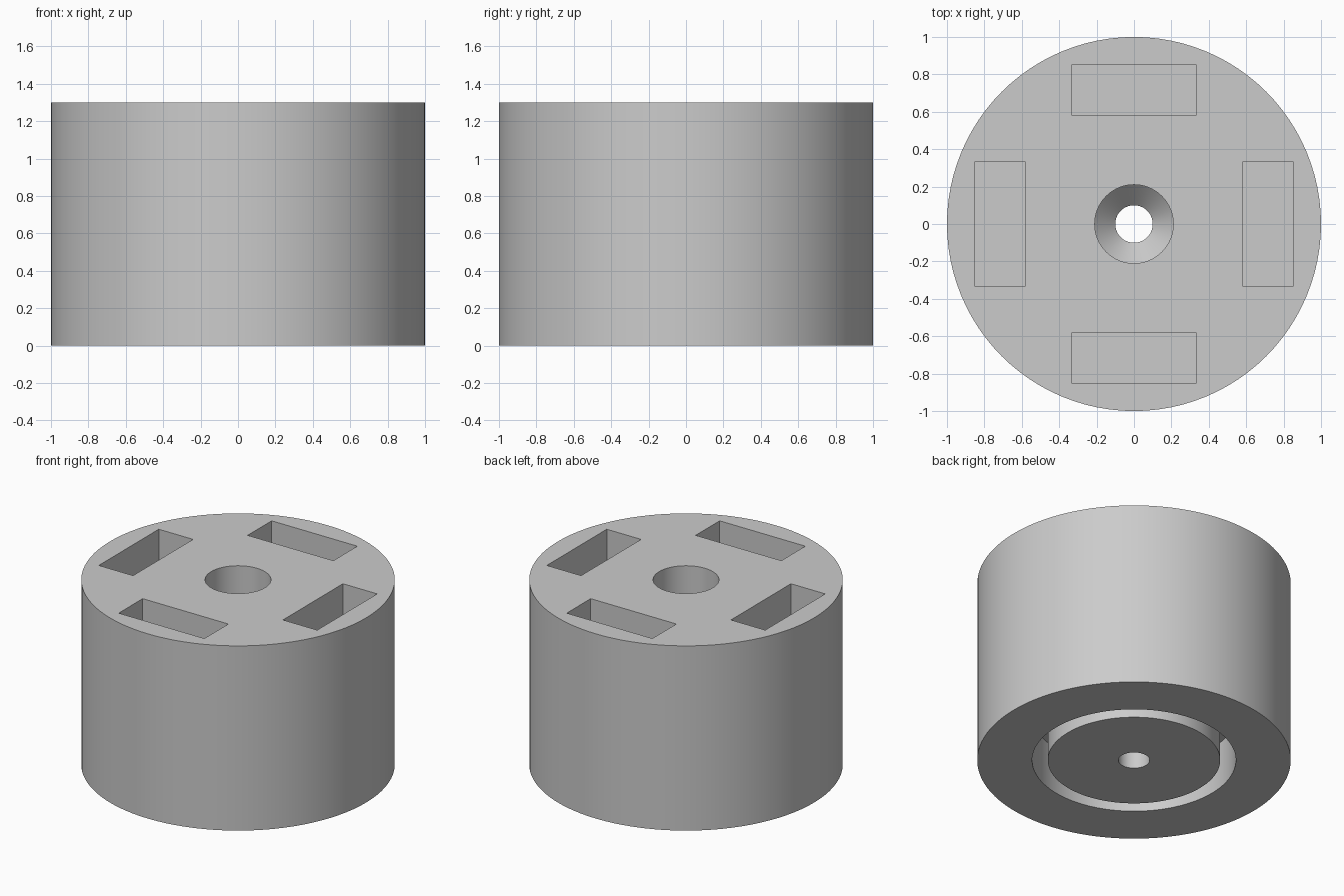
import bpy
import bmesh
import math
from mathutils import Matrix, Vector

HEIGHT = 1.3
SEGMENTS = 96
SLOT_DEPTH = 0.67
GROOVE_DEPTH = 0.33

cube = bpy.data.objects.get("Cube")
if cube:
    bpy.data.objects.remove(cube, do_unlink=True)

# One plain grey for the whole part
grey = bpy.data.materials.new("plain_grey")
grey.use_nodes = True
colour = (0.6, 0.6, 0.6, 1)
grey.diffuse_color = colour
grey.node_tree.nodes["Principled BSDF"].inputs["Base Color"].default_value = colour


def add_object(name, bm):
    mesh = bpy.data.meshes.new(name)
    bm.to_mesh(mesh)
    bm.free()
    mesh.materials.append(grey)
    obj = bpy.data.objects.new(name, mesh)
    bpy.context.collection.objects.link(obj)
    return obj


def lathe(name, profile):
    """Spin a closed (radius, z) outline into a ring-shaped solid."""
    bm = bmesh.new()
    verts = [bm.verts.new((r, 0, z)) for r, z in profile]
    edges = [bm.edges.new((a, b)) for a, b in zip(verts, verts[1:] + verts[:1])]
    bmesh.ops.spin(bm, geom=verts + edges, cent=(0, 0, 0), axis=(0, 0, 1),
                   angle=math.tau, steps=SEGMENTS)
    bmesh.ops.remove_doubles(bm, verts=bm.verts, dist=0.0001)
    bmesh.ops.recalc_face_normals(bm, faces=bm.faces)
    return add_object(name, bm)


# Cylinder with a bottom ring groove and a countersunk screw hole
body = lathe("cylinder_body", [
    (1, 0), (1, HEIGHT),
    (0.21, HEIGHT), (0.21, 0.31), (0.1, 0.2), (0.1, 0),
    (0.55, 0), (0.55, GROOVE_DEPTH), (0.65, GROOVE_DEPTH), (0.65, 0),
])

# Four rectangular pockets around the top
bm = bmesh.new()
for i in range(4):
    matrix = (Matrix.Rotation(i * math.pi / 2, 4, "Z")
              @ Matrix.Translation((0, 0.717, HEIGHT))
              @ Matrix.Diagonal(Vector((0.667, 0.267, 2 * SLOT_DEPTH, 1))))
    bmesh.ops.create_cube(bm, size=1, matrix=matrix)
cutter = add_object("slot_cutter", bm)
cutter.hide_render = True

cut = body.modifiers.new("slots", "BOOLEAN")
cut.operation = "DIFFERENCE"
cut.solver = "EXACT"
cut.object = cutter

bpy.ops.object.select_all(action="DESELECT")
body.select_set(True)
bpy.context.view_layer.objects.active = body
bpy.ops.object.modifier_apply(modifier=cut.name)
bpy.data.objects.remove(cutter, do_unlink=True)
bpy.ops.object.shade_smooth_by_angle(angle=math.radians(30))
